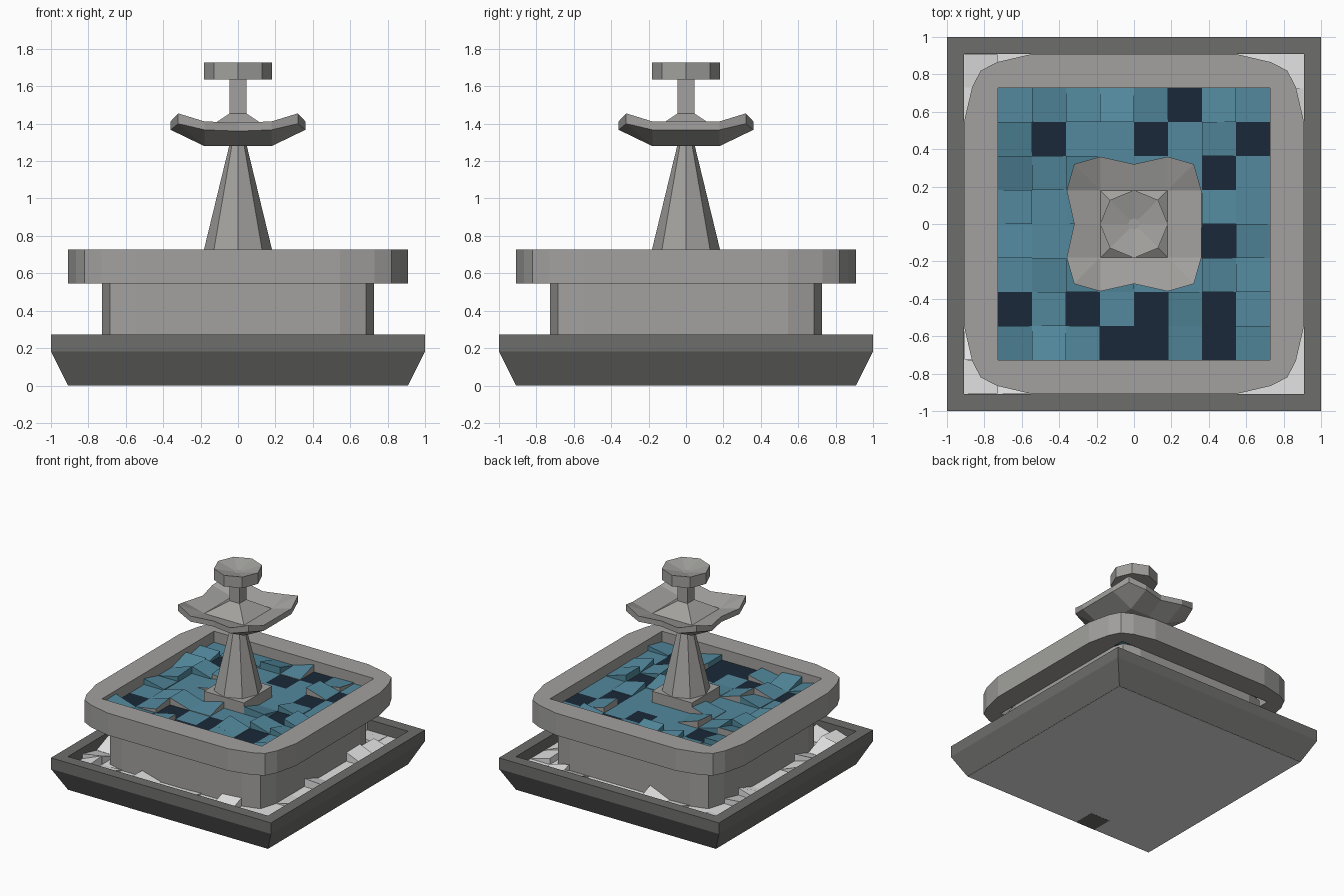
import bpy, bmesh, math, random

if "Cube" in bpy.data.objects:
    bpy.data.objects.remove(bpy.data.objects["Cube"])

random.seed(4)
U = 2 / 11  # modular cell size


def material(name, rgb):
    m = bpy.data.materials.new(name)
    m.diffuse_color = (*rgb, 1)
    m.use_nodes = True
    m.node_tree.nodes["Principled BSDF"].inputs["Base Color"].default_value = m.diffuse_color
    return m


STONE = material("grey stone", (0.36, 0.355, 0.342))
DARK = material("dark stone", (0.155, 0.155, 0.15))
GRAVEL = material("pale gravel", (0.77, 0.77, 0.77))
WATER = material("blue tile", (0.085, 0.25, 0.34))
NAVY = material("navy tile", (0.011, 0.022, 0.041))


def finish(bm, name, *mats):
    bmesh.ops.remove_doubles(bm, verts=bm.verts, dist=0.0005)
    bmesh.ops.recalc_face_normals(bm, faces=bm.faces)
    me = bpy.data.meshes.new(name)
    bm.to_mesh(me)
    bm.free()
    ob = bpy.data.objects.new(name, me)
    bpy.context.collection.objects.link(ob)
    for m in mats:
        me.materials.append(m)
    return ob


def loft(name, loops, mat, cap=True, closed=False):
    """Skin through loops of equal length; cap the ends or close into a ring."""
    bm = bmesh.new()
    rows = [[bm.verts.new(p) for p in lp] for lp in loops]
    pairs = list(zip(rows, rows[1:])) + ([(rows[-1], rows[0])] if closed else [])
    for a, b in pairs:
        n = len(a)
        for i in range(n):
            bm.faces.new((a[i], a[(i + 1) % n], b[(i + 1) % n], b[i]))
    if cap and not closed:
        bm.faces.new(rows[0])
        bm.faces.new(rows[-1])
    return finish(bm, name, mat)


def square(r, z):
    return [(r, -r, z), (r, r, z), (-r, r, z), (-r, -r, z)]


def octagon(r, z):
    return [(r * math.cos(k * math.pi / 4), r * math.sin(k * math.pi / 4), z) for k in range(8)]


def four(quarter):
    """Repeat a corner outline in all four quadrants."""
    out = []
    for k in range(4):
        for x, y, z in quarter:
            for _ in range(k):
                x, y = -y, x
            out.append((x, y, z))
    return out


def ramps(name, cells, z0, zmax, mat, side_mat=None):
    """Tilted tile wedges, one raised side each; some sides in a second colour."""
    bm = bmesh.new()
    for cx, cy, w, d in cells:
        h = zmax - z0
        k = random.randrange(4)
        c = [(-1, -1), (1, -1), (1, 1), (-1, 1)]
        up = {k: random.uniform(0.5, 1) * h, (k + 1) % 4: random.choice([0.1, 0.7, 0.9]) * h}
        lo = [bm.verts.new((cx + a * w / 2, cy + b * d / 2, z0 - 0.01)) for a, b in c]
        hi = [bm.verts.new((cx + a * w / 2, cy + b * d / 2, z0 + up.get(i, 0.002)))
              for i, (a, b) in enumerate(c)]
        bm.faces.new(hi)
        second = int(side_mat is not None and random.random() < 0.35)
        for i in range(4):
            j = (i + 1) % 4
            bm.faces.new((lo[i], lo[j], hi[j], hi[i])).material_index = second
    return finish(bm, name, mat, *([side_mat] if side_mat else []))


# Base tray with flared foot
loft("base_tray", [square(0.909, 0.001), square(1, U), square(1, 0.273), square(0.909, 0.273),
                   square(0.909, 0.16)], DARK)

# Pale underside with one dark inset cell
under = loft("base_underside", [square(0.908, 0), square(0.908, 0.004)], GRAVEL)
loft("underside_patch", [[(x * U / 2 - 1.5 * U, y * U / 2 - 4.5 * U, z) for x, y, _ in square(0.99, 0)]
                         for z in (-0.001, 0.003)], DARK)

# Gravel bed and loose stones around the basin
loft("gravel_bed", [square(0.908, 0.17), square(0.908, 0.185)], GRAVEL)
stones = []
for i in range(10):
    t = (i - 4.5) * U
    for s in (-1, 1):
        if random.random() < 0.55:
            stones.append((t, s * 0.817, U * 0.97, U * 0.97))
        if random.random() < 0.55 and 0 < i < 9:
            stones.append((s * 0.817, t, U * 0.97, U * 0.97))
ramps("gravel_stones", stones, 0.185, 0.265, GRAVEL)

# Basin wall
wall = lambda z: four([(0.727, 0.545, z), (0.685, 0.685, z), (0.545, 0.727, z)])
loft("basin_wall", [wall(0.17), wall(0.56)], STONE)

# Rounded rim with a square opening
outer = lambda z: four([(0.909, 0.545, z), (0.866, 0.73, z), (0.82, 0.82, z),
                        (0.73, 0.866, z), (0.545, 0.909, z)])
clamp = lambda v: max(-0.727, min(0.727, v))
inner = lambda z: [(clamp(x), clamp(y), z) for x, y, z in outer(z)]
loft("basin_rim", [outer(0.545), outer(0.727), inner(0.727), inner(0.545)], STONE, closed=True)

# Water surface: 8 x 8 tiles, some navy
navy = {(5, 7), (1, 6), (4, 6), (7, 6), (6, 5), (6, 3), (0, 1), (2, 1), (4, 1), (3, 0), (4, 0),
        (6, 0), (6, 1)}
bm = bmesh.new()
bmesh.ops.create_grid(bm, x_segments=8, y_segments=8, size=0.727)
for v in bm.verts:
    v.co.z = 0.636
for f in bm.faces:
    c = f.calc_center_median()
    f.material_index = int((int((c.x + 0.727) / U), int((c.y + 0.727) / U)) in navy)
finish(bm, "water_surface", WATER, NAVY)
waves = [((i - 3.5) * U, (j - 3.5) * U, U, U) for i in range(8) for j in range(8)
         if (i, j) not in navy and not (2 < i < 5 and 2 < j < 5) and random.random() < 0.42]
ramps("water_ripples", waves, 0.638, 0.70, WATER, STONE)

# Plinth and tapering column
loft("column_plinth", [square(U, 0.60), square(U, 0.727)], STONE)
loft("column", [octagon(U, 0.727), octagon(0.045, 1.29)], STONE)


# Wavy upper bowl: corners raised, side centres notched in, floor rising to the post
def bowl_loop(side, corner, mid, zs, zc, zm):
    pts = four([(mid, 0, zm), (side, 0.18, zs), (corner, corner, zc), (0.18, side, zs)])
    return [(side, 0, zs)] + pts[1:]  # the right side stays straight


loft("upper_bowl", [
    bowl_loop(0.18, 0.18, 0.18, 1.28, 1.28, 1.28),
    bowl_loop(0.36, 0.32, 0.32, 1.367, 1.40, 1.36),
    bowl_loop(0.36, 0.32, 0.32, 1.412, 1.455, 1.405),
    bowl_loop(0.18, 0.18, 0.18, 1.365, 1.365, 1.365),
    [(x * 0.25, y * 0.25, 1.455) for x, y, z in bowl_loop(0.18, 0.18, 0.18, 0, 0, 0)]], STONE)

# Square post
loft("post", [square(0.045, 1.40), square(0.045, 1.65)], STONE)

# Top dish, slightly hollow
loft("top_dish", [octagon(U, 1.636), octagon(U, 1.727), octagon(0.03, 1.69)], STONE)
